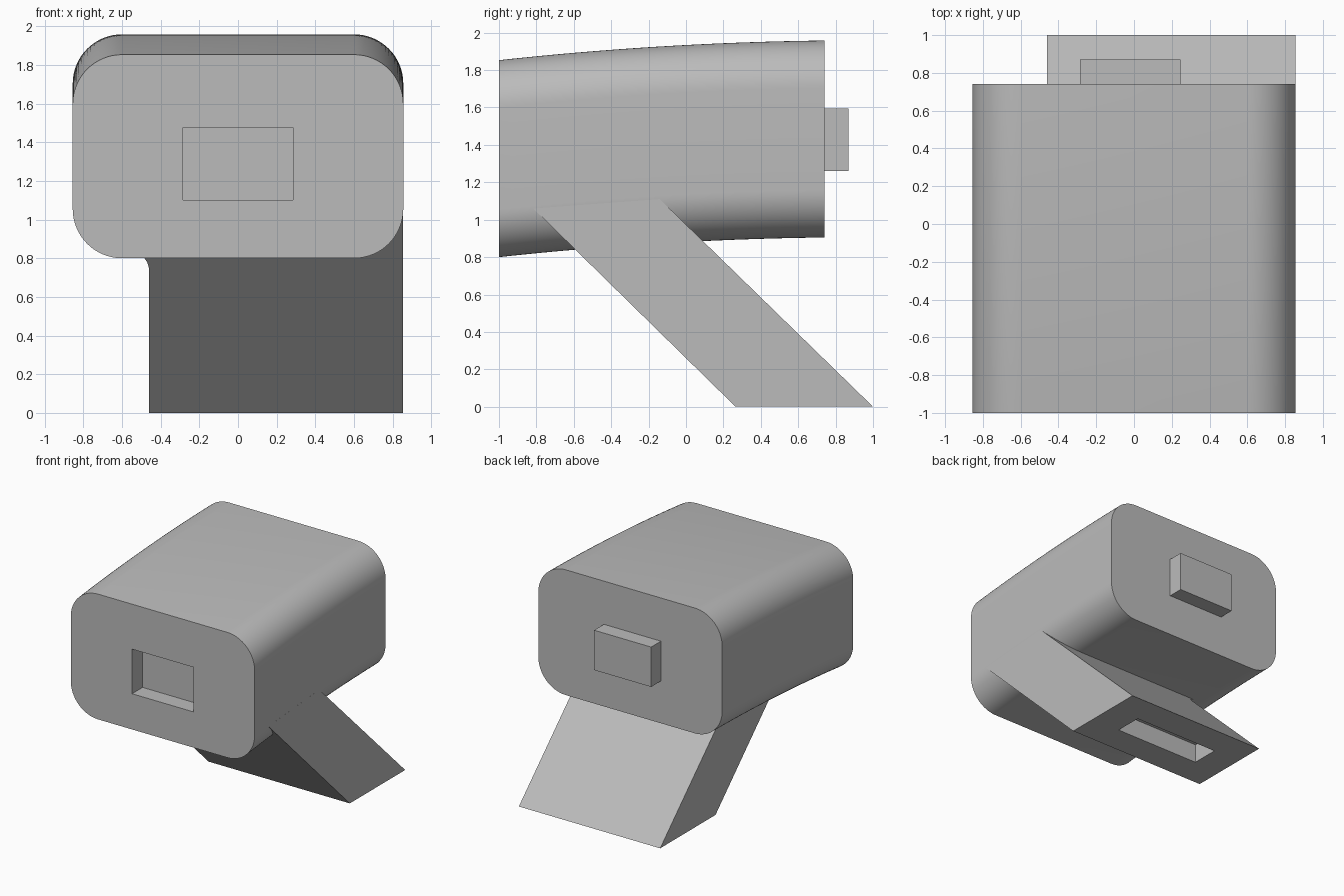
import bpy, bmesh, math

cube = bpy.data.objects.get("Cube")
if cube:
    bpy.data.objects.remove(cube, do_unlink=True)

grey = bpy.data.materials.new("plain grey")
grey.use_nodes = True
tone = (0.5, 0.5, 0.5, 1)
grey.diffuse_color = tone
grey.node_tree.nodes["Principled BSDF"].inputs["Base Color"].default_value = tone


def loft(name, rings):
    """Skin a list of equal-length closed rings and cap both ends."""
    bm = bmesh.new()
    loops = [[bm.verts.new(p) for p in ring] for ring in rings]
    for a, b in zip(loops, loops[1:]):
        for i in range(len(a)):
            j = (i + 1) % len(a)
            bm.faces.new((a[i], a[j], b[j], b[i]))
    bm.faces.new(loops[0])
    bm.faces.new(loops[-1])
    bmesh.ops.recalc_face_normals(bm, faces=bm.faces)
    mesh = bpy.data.meshes.new(name)
    bm.to_mesh(mesh)
    bm.free()
    obj = bpy.data.objects.new(name, mesh)
    bpy.context.collection.objects.link(obj)
    mesh.materials.append(grey)
    return obj


def box(name, x, y, z):
    return loft(name, [[(x[0], v, z[0]), (x[1], v, z[0]),
                        (x[1], v, z[1]), (x[0], v, z[1])] for v in y])


def activate(obj):
    bpy.ops.object.select_all(action='DESELECT')
    obj.select_set(True)
    bpy.context.view_layer.objects.active = obj


def cut(obj, cutter):
    """Sink a pocket into the object and discard the cutter."""
    mod = obj.modifiers.new("pocket", 'BOOLEAN')
    mod.operation = 'DIFFERENCE'
    mod.solver = 'EXACT'
    mod.object = cutter
    activate(obj)
    bpy.ops.object.modifier_apply(modifier=mod.name)
    bpy.data.objects.remove(cutter, do_unlink=True)


# Body: rounded rectangle swept back along a gentle rise
HALF, HEIGHT, R = 0.855, 1.053, 0.255
FRONT, BACK = -1.0, 0.74


def underside(y):
    t = (BACK - y) / (BACK - FRONT)
    return 0.905 - 0.105 * (0.2 * t + 0.8 * t * t)


def body_ring(y):
    ring = []
    for q, (sx, sz) in enumerate([(1, 1), (-1, 1), (-1, -1), (1, -1)]):
        for k in range(17):
            a = math.radians(90 * (q + k / 16))
            ring.append((sx * (HALF - R) + R * math.cos(a), y,
                         underside(y) + HEIGHT / 2 + sz * (HEIGHT / 2 - R)
                         + R * math.sin(a)))
    return ring


ROWS = 24
body = loft("body", [body_ring(FRONT + (BACK - FRONT) * i / ROWS)
                     for i in range(ROWS + 1)])
cut(body, box("body_pocket", (-0.285, 0.285), (-1.2, -0.86), (1.1, 1.475)))

# Peg on the back of the body
box("peg", (-0.285, 0.245), (BACK - 0.02, 0.87), (1.26, 1.595))

# Slanted leg with a small fillet where its inner side meets the body
INNER, OUTER, FILLET = -0.46, 0.8545, 0.1
sections = [(INNER, 0.0)]
for k in range(11):
    a = math.radians(9 * k)
    sections.append((INNER - FILLET * (1 - math.cos(a)),
                     0.735 + FILLET * math.sin(a)))
sections.append((INNER - FILLET, 1.06))


def leg_ring(x, z):
    zb = z + (0.05 if z else 0)
    yf, yb = 0.265 - 1.02 * z, 1.0 - 1.027 * zb
    return [(x, yf, z), (OUTER, yf, z), (OUTER, yb, zb), (x, yb, zb)]


leg = loft("leg", [leg_ring(x, z) for x, z in sections])
cut(leg, box("leg_pocket", (-0.21, 0.587), (0.51, 0.745), (-0.2, 0.16)))

# Smooth the curved faces, keep real edges crisp
for obj in (body, leg):
    activate(obj)
    bpy.ops.object.shade_smooth_by_angle(angle=math.radians(30))
